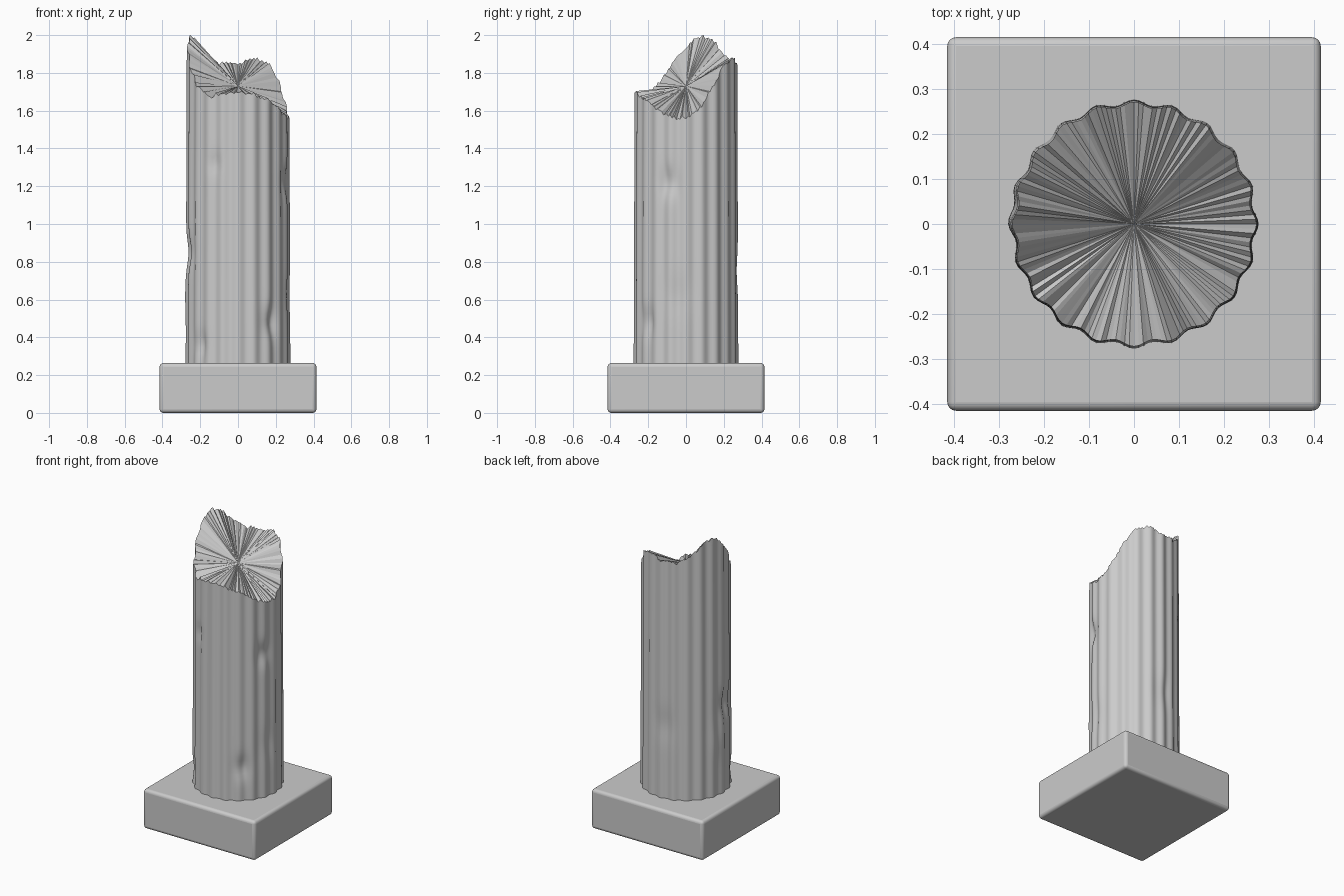
import bpy, bmesh, math, random

if "Cube" in bpy.data.objects:
    bpy.data.objects.remove(bpy.data.objects["Cube"])

random.seed(4)

# square plinth with rounded edges
bpy.ops.mesh.primitive_cube_add(size=1, location=(0, 0, 0.132))
plinth = bpy.context.object
plinth.name = "plinth"
plinth.scale = (0.83, 0.83, 0.264)
bpy.ops.object.transform_apply(location=False, rotation=False, scale=True)
bev = plinth.modifiers.new("rounded_edges", 'BEVEL')
bev.width = 0.02
bev.segments = 4
bpy.ops.object.shade_smooth_by_angle(angle=math.radians(40))

# broken rim: angle in degrees, height
RIM = [(0, 1.565), (12, 1.60), (25, 1.67), (40, 1.78), (50, 1.85), (62, 1.87),
       (75, 1.87), (90, 1.85), (112, 1.85), (125, 1.88), (138, 1.93), (153, 1.985),
       (168, 1.985), (180, 1.93), (192, 1.88), (205, 1.79), (220, 1.72), (238, 1.67),
       (248, 1.69), (270, 1.70), (295, 1.68), (315, 1.64), (340, 1.57), (350, 1.55),
       (360, 1.565)]

# worn dents: angle, height, angular width, height spread, depth
DENTS = [(-20, 1.22, 9, 0.07, 0.022), (-50, 0.48, 9, 0.07, 0.02),
         (190, 0.85, 16, 0.08, 0.02), (-138, 0.36, 9, 0.06, 0.016),
         (-118, 1.32, 8, 0.05, 0.01), (172, 0.62, 12, 0.1, -0.006),
         (95, 0.75, 14, 0.10, 0.008), (-10, 0.62, 14, 0.1, 0.007)]


def rim_height(deg):
    for (a0, z0), (a1, z1) in zip(RIM, RIM[1:]):
        if a0 <= deg <= a1:
            return z0 + (z1 - z0) * (deg - a0) / (a1 - a0)


def radius(deg, z):
    r = 0.271 - 0.006 * (z - 0.26) / 1.7
    r += 0.006 * math.cos(math.radians(20 * deg))
    for a, h, wa, wz, depth in DENTS:
        d = (deg - a + 180) % 360 - 180
        r -= depth * math.exp(-(d / wa) ** 2 - ((z - h) / wz) ** 2)
    return r


# fluted shaft, its rows stretched up to the jagged rim
SIDES, ROWS, BASE = 160, 48, 0.255
bm = bmesh.new()
tops = []
for i in range(SIDES):
    jag = random.uniform(-0.015, 0.015) if i % 2 == 0 else 0
    tops.append(min(2.0, rim_height(i * 360 / SIDES) + jag))
tops[round(160 * SIDES / 360)] = 2.0
rings = []
for k in range(ROWS + 1):
    ring = []
    for i in range(SIDES):
        deg = i * 360 / SIDES
        # rows stay level low down and only follow the break near the top
        t = k / ROWS
        level = BASE + t * (1.70 - BASE)
        z = level + (tops[i] - 1.70) * max(0, (t - 0.4) / 0.6) ** 1.5
        r, a = radius(deg, z), math.radians(deg)
        ring.append(bm.verts.new((r * math.cos(a), r * math.sin(a), z)))
    rings.append(ring)
for low, high in zip(rings, rings[1:]):
    for i in range(SIDES):
        j = (i + 1) % SIDES
        bm.faces.new((low[i], low[j], high[j], high[i])).smooth = True
bm.faces.new(rings[0][::-1])

# splintered break: flat facets fanning from the centre
centre = bm.verts.new((0, 0, 1.73))
top = rings[-1]
for i in range(SIDES):
    bm.faces.new((top[i], top[(i + 1) % SIDES], centre))
for v in top + rings[0]:
    for e in v.link_edges:
        if any(len(f.verts) != 4 for f in e.link_faces):
            e.smooth = False

mesh = bpy.data.meshes.new("broken_shaft")
bm.to_mesh(mesh)
bm.free()
shaft = bpy.data.objects.new("broken_shaft", mesh)
bpy.context.collection.objects.link(shaft)
